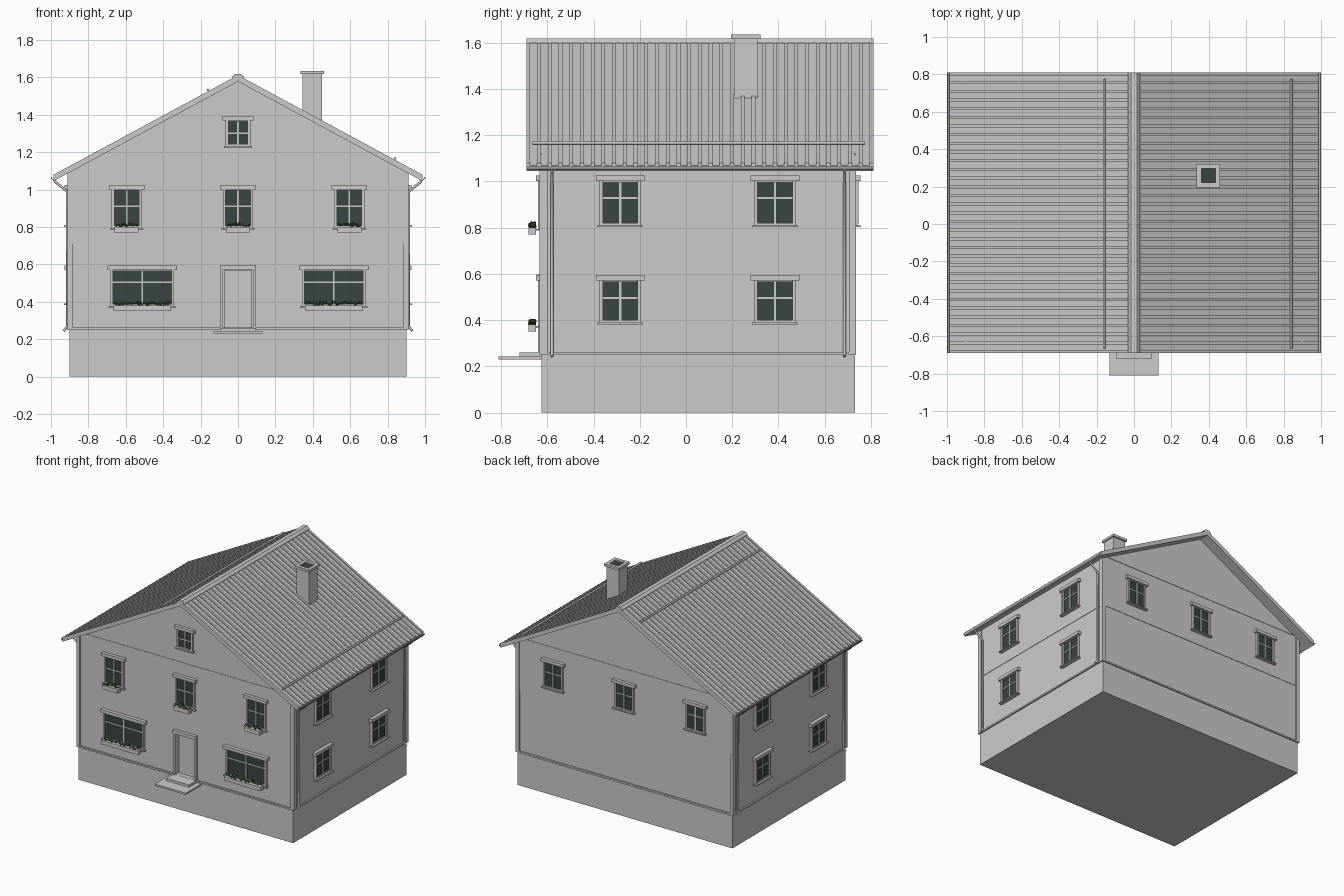
import bpy, bmesh, math, random
from mathutils import Matrix, Vector

random.seed(4)
cube = bpy.data.objects.get("Cube")
if cube:
    bpy.data.objects.remove(cube)


def material(name, rgb):
    m = bpy.data.materials.new(name)
    m.use_nodes = True
    m.diffuse_color = (*rgb, 1)
    bsdf = next(n for n in m.node_tree.nodes if n.type == 'BSDF_PRINCIPLED')
    bsdf.inputs["Base Color"].default_value = (*rgb, 1)
    return m


MATS = [material("plain grey", (0.6, 0.6, 0.6)),
        material("dark glass", (0.04, 0.058, 0.054)),
        material("leaf green", (0.06, 0.16, 0.025))]
GREY, GLASS, LEAF = range(3)


def box(bm, x0, x1, y0, y1, z0, z1, mat=GREY):
    centre = Vector((x0 + x1, y0 + y1, z0 + z1)) / 2
    size = Matrix.Diagonal((x1 - x0, y1 - y0, z1 - z0, 1))
    made = bmesh.ops.create_cube(bm, size=1, matrix=Matrix.Translation(centre) @ size)
    for f in {f for v in made["verts"] for f in v.link_faces}:
        f.material_index = mat


def prism(bm, profile, y0, y1):
    # x-z outline drawn out along y
    face = bm.faces.new([bm.verts.new((x, y0, z)) for x, z in profile])
    moved = bmesh.ops.extrude_face_region(bm, geom=[face])["geom"]
    verts = [v for v in moved if isinstance(v, bmesh.types.BMVert)]
    bmesh.ops.translate(bm, verts=verts, vec=(0, y1 - y0, 0))


def finish(name, bm, matrix=None):
    if matrix:
        bm.transform(matrix)
    bmesh.ops.recalc_face_normals(bm, faces=bm.faces)
    mesh = bpy.data.meshes.new(name)
    bm.to_mesh(mesh)
    bm.free()
    for m in MATS:
        mesh.materials.append(m)
    ob = bpy.data.objects.new(name, mesh)
    bpy.context.collection.objects.link(ob)
    return ob


def block(name, *dims):
    bm = bmesh.new()
    box(bm, *dims)
    return finish(name, bm)


# Foundation and walls
FRONT, BACK, SIDE = -0.625, 0.73, 0.903
block("foundation", -0.9, 0.9, FRONT, BACK, 0, 0.245)
lower = block("lower_wall", -0.9, 0.9, FRONT + 0.003, BACK - 0.003, 0.245, 0.71)
block("upper_wall", -SIDE, SIDE, FRONT, BACK, 0.71, 1.1)
bm = bmesh.new()
prism(bm, [(-SIDE, 1.1), (SIDE, 1.1), (SIDE, 1.115), (0, 1.595), (-SIDE, 1.115)],
      FRONT, BACK)
finish("gable_wall", bm)
bm = bmesh.new()
for y in (FRONT - 0.003, BACK - 0.001):
    box(bm, -SIDE, SIDE, y, y + 0.004, 1.112, 1.12)
finish("gable_seam", bm)

# Doorway cut into the lower wall
cutter = block("door_cutter", -0.08, 0.08, FRONT - 0.1, FRONT + 0.035, 0.26, 0.572)
cut = lower.modifiers.new("doorway", 'BOOLEAN')
cut.operation, cut.object, cut.solver = 'DIFFERENCE', cutter, 'EXACT'
bpy.context.view_layer.objects.active = lower
bpy.ops.object.modifier_apply(modifier=cut.name)
bpy.data.objects.remove(cutter)
block("door", -0.075, 0.075, FRONT + 0.025, FRONT + 0.034, 0.262, 0.568)
bm = bmesh.new()
for s in (-1, 1):
    x0, x1 = sorted((s * 0.08, s * 0.095))
    box(bm, x0, x1, FRONT - 0.016, FRONT + 0.005, 0.25, 0.572)
box(bm, -0.095, 0.095, FRONT - 0.02, FRONT + 0.005, 0.572, 0.597)
finish("door_frame", bm)
block("upper_step", -0.095, 0.095, -0.72, FRONT + 0.03, 0.243, 0.261)
block("lower_step", -0.13, 0.13, -0.81, FRONT + 0.005, 0.23, 0.243)

# Corner boards and base trim
bm = bmesh.new()
for sx in (-1, 1):
    for y0, y1 in ((FRONT - 0.008, FRONT + 0.025), (BACK - 0.025, BACK + 0.006)):
        x0, x1 = sorted((sx * 0.883, sx * 0.911))
        box(bm, x0, x1, y0, y1, 0.255, 1.105)
finish("corner_boards", bm)
block("base_trim", -0.911, 0.911, FRONT - 0.008, BACK + 0.006, 0.25, 0.262)

# Roof: sloping slabs, sheet ribs, ridge cap
Y0, Y1, SLOPE, EAVE = -0.69, 0.81, 0.54, 0.987


def slope_strip(s, top, bottom, x0=0.0, x1=EAVE):
    return [(s * x0, top - SLOPE * x0), (s * x1, top - SLOPE * x1),
            (s * x1, bottom - SLOPE * x1), (s * x0, bottom - SLOPE * x0)]


RIBS = 32
for s, side in ((-1, "right"), (1, "left")):
    bm = bmesh.new()
    prism(bm, slope_strip(s, 1.603, 1.578), Y0, Y1)
    finish(side + "_roof", bm)
    bm = bmesh.new()
    step = (Y1 - Y0 - 0.016) / RIBS
    for i in range(RIBS + 1):
        y = Y0 + i * step
        prism(bm, slope_strip(s, 1.612, 1.6, 0.01), y, y + 0.016)
    finish(side + "_roof_ribs", bm)
    # Half-round gutter along the eave
    bm = bmesh.new()
    arc = [math.pi + math.pi * i / 8 for i in range(9)]
    rim = [(r * math.cos(a), r * math.sin(a)) for r, order in
           ((0.016, arc), (0.012, arc[::-1])) for a in order]
    prism(bm, [(s * 0.984 + x, 1.066 + z) for x, z in rim], Y0, Y1)
    finish(side + "_gutter", bm)
bm = bmesh.new()
prism(bm, [(-0.033, 1.599), (0.033, 1.599), (0.03, 1.606), (0.015, 1.619),
           (-0.015, 1.619), (-0.03, 1.606)], Y0, Y1)
finish("ridge_cap", bm)


# Downpipes and snow rails
def pipe(name, points, radius):
    curve = bpy.data.curves.new(name, 'CURVE')
    curve.dimensions = '3D'
    curve.bevel_depth, curve.bevel_resolution = radius, 2
    curve.use_fill_caps = True
    line = curve.splines.new('POLY')
    line.points.add(len(points) - 1)
    for p, co in zip(line.points, points):
        p.co = (*co, 1)
    curve.materials.append(MATS[GREY])
    ob = bpy.data.objects.new(name, curve)
    bpy.context.collection.objects.link(ob)


for s in (-1, 1):
    for y, end in ((-0.58, "front"), (0.685, "back")):
        path = ((0.984, 1.055), (0.975, 1.04), (0.914, 0.99), (0.912, 0.27), (0.932, 0.243))
        pipe(end + "_downpipe", [(s * x, y, z) for x, z in path], 0.007)
for x in (0.84, -0.16):
    z = 1.612 - SLOPE * abs(x)
    pipe("snow_rail", [(x, -0.665, z + 0.008), (x, 0.775, z + 0.008)], 0.007)

# Chimney with open cap
block("chimney", 0.345, 0.45, 0.207, 0.31, 1.3, 1.62)
bm = bmesh.new()
for x0, x1, y0, y1 in ((0.335, 0.36, 0.195, 0.322), (0.435, 0.46, 0.195, 0.322),
                       (0.36, 0.435, 0.195, 0.221), (0.36, 0.435, 0.296, 0.322)):
    box(bm, x0, x1, y0, y1, 1.617, 1.635)
box(bm, 0.36, 0.435, 0.221, 0.296, 1.619, 1.624, GLASS)
finish("chimney_cap", bm)


# Windows, drawn facing -y around u = 0 and then turned onto their wall
def window(name, wall, u, half, z0, z1, bar, planter=False):
    bm = bmesh.new()
    edge = 0.014
    box(bm, -half, half, -0.005, 0.004, z0, z1, GLASS)
    for s in (-1, 1):
        a, b = sorted((s * half, s * (half + edge)))
        box(bm, a, b, -0.016, 0.004, z0 - 0.005, z1 + 0.004)
    box(bm, -half - 0.03, half + 0.03, -0.024, 0.004, z1 + 0.004, z1 + 0.028)
    box(bm, -half - edge, half + edge, -0.012, 0.004, z0 - 0.012, z0)
    box(bm, -half - 0.024, half + 0.024, -0.026, 0.004, z0 - 0.018, z0 - 0.01)
    box(bm, -0.005, 0.005, -0.01, 0, z0, z1)
    box(bm, -half, half, -0.009, 0, bar - 0.004, bar + 0.004)
    place = wall @ Matrix.Translation((u, 0, 0))
    finish(name, bm, place)
    if planter:
        bm = bmesh.new()
        w = half - 0.002
        box(bm, -w, w, -0.056, -0.024, z0 - 0.034, z0 - 0.004)
        finish(name + "_planter", bm, place)
        bm = bmesh.new()
        count = int(w * 220)
        for i in range(count):
            spot = (-w + 0.008 + (2 * w - 0.016) * i / (count - 1),
                    random.uniform(-0.052, -0.028), z0 + random.uniform(0, 0.014))
            turn = Matrix.Rotation(random.uniform(0, 3), 4, 'Y')
            bmesh.ops.create_icosphere(
                bm, subdivisions=1, radius=random.uniform(0.006, 0.01),
                matrix=Matrix.Translation(spot) @ turn @ Matrix.Diagonal((1.2, 0.9, 0.7, 1)))
        for f in bm.faces:
            f.material_index = LEAF
        finish(name + "_plants", bm, place)


def wall_frame(x, y, degrees):
    return Matrix.Translation((x, y, 0)) @ Matrix.Rotation(math.radians(degrees), 4, 'Z')


front = wall_frame(0, FRONT, 0)
back = wall_frame(0, BACK, 180)
window("attic_window", front, 0, 0.052, 1.24, 1.366, 1.3)
for x in (-0.595, 0, 0.595):
    window("front_upper_window", front, x, 0.066, 0.805, 0.997, 0.912, True)
    window("back_upper_window", back, x, 0.066, 0.82, 0.997, 0.925)
for x in (-0.512, 0.512):
    window("front_wide_window", front, x, 0.156, 0.385, 0.567, 0.505, True)
for sx, side in ((-1, "right"), (1, "left")):
    wall = wall_frame(sx * SIDE, 0, sx * 90)
    for y in (-0.285, 0.385):
        window(side + "_upper_window", wall, sx * y, 0.075, 0.82, 0.997, 0.929)
        window(side + "_lower_window", wall, sx * y, 0.075, 0.4, 0.567, 0.496)
